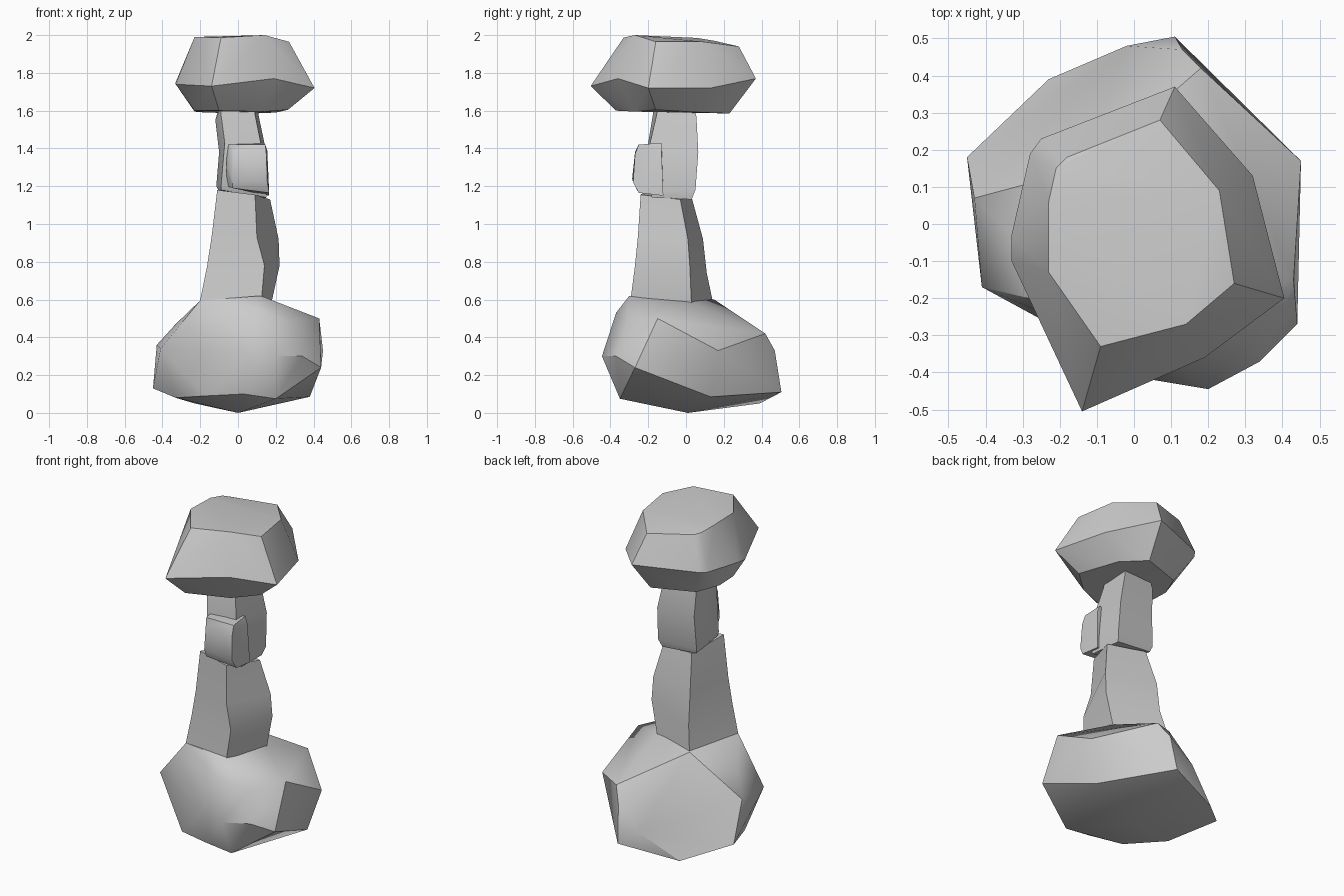
import bpy, bmesh, math


def finish(bm, name, angle):
    # turn the bmesh into an object, smooth inside facets and sharp between them
    bmesh.ops.recalc_face_normals(bm, faces=bm.faces[:])
    me = bpy.data.meshes.new(name)
    bm.to_mesh(me)
    bm.free()
    ob = bpy.data.objects.new(name, me)
    bpy.context.collection.objects.link(ob)
    bpy.ops.object.select_all(action='DESELECT')
    ob.select_set(True)
    bpy.context.view_layer.objects.active = ob
    bpy.ops.object.shade_smooth_by_angle(angle=math.radians(angle))
    return ob


def hull(name, pts, angle=28):
    # chiselled stone: convex hull of its corners
    bm = bmesh.new()
    vs = [bm.verts.new(p) for p in pts]
    bmesh.ops.convex_hull(bm, input=vs)
    loose = [v for v in bm.verts if not v.link_faces]
    bmesh.ops.delete(bm, geom=loose, context='VERTS')
    return finish(bm, name, angle)


def loft(name, rings, angle=28):
    # tapering shaft: equal-sided sections joined in order
    bm = bmesh.new()
    loops = [[bm.verts.new(p) for p in r] for r in rings]
    n = len(loops[0])
    for a, b in zip(loops, loops[1:]):
        for i in range(n):
            j = (i + 1) % n
            bm.faces.new((a[i], a[j], b[j], b[i]))
    bm.faces.new(loops[0])
    bm.faces.new(loops[-1])
    return finish(bm, name, angle)


# wide faceted base stone
hull("base_stone", [
    (0, 0.01, 0), (-.33, -.1, .08), (-.17, -.3, .09), (.2, -.35, .075),
    (.03, -.36, .1), (.38, .13, .085), (.11, .505, .11), (-.23, .39, .05),
    (-.45, .18, .13), (-.02, .48, .2), (.13, .47, .33), (.18, .42, .42),
    (.44, -.27, .24), (.2, -.445, .3), (.34, -.37, .3), (.05, -.42, .31),
    (-.2, -.28, .33), (-.41, -.17, .34), (-.43, .07, .36), (-.33, -.03, .47),
    (.45, .17, .33), (.43, -.15, .5), (.3, -.31, .48), (.1, -.37, .53),
    (-.22, -.25, .5), (-.2, -.22, .595), (.12, -.3, .62), (.17, .02, .59),
    (-.13, .15, .6)], 36)

# lower shaft, four-sided with a bulge to the right
loft("lower_shaft", [
    [(-.21, -.22, .55), (.12, -.3, .55), (.17, .03, .55), (-.13, .15, .55)],
    [(-.165, -.215, .77), (.14, -.27, .78), (.22, .02, .78), (-.095, .11, .74)],
    [(-.14, -.21, .93), (.10, -.255, .93), (.215, .01, .92), (-.09, .09, .92)],
    [(-.11, -.21, 1.18), (.09, -.24, 1.155), (.17, -.03, 1.13), (-.06, .03, 1.14)]])

# upper shaft
loft("upper_shaft", [
    [(-.09, .03, 1.15), (-.10, -.07, 1.17), (-.09, -.18, 1.18), (.15, -.18, 1.14), (.14, .03, 1.13)],
    [(-.10, .04, 1.18), (-.115, -.07, 1.2), (-.09, -.19, 1.2), (.15, -.19, 1.17), (.155, .05, 1.18)],
    [(-.09, .05, 1.38), (-.10, -.07, 1.38), (-.07, -.2, 1.43), (.12, -.19, 1.43), (.15, .065, 1.38)],
    [(-.10, .04, 1.56), (-.12, -.07, 1.55), (-.09, -.175, 1.58), (.09, -.155, 1.58), (.11, .055, 1.57)],
    [(-.09, .03, 1.62), (-.10, -.06, 1.62), (-.09, -.17, 1.62), (.09, -.15, 1.62), (.10, .04, 1.62)]])

# small block leaning on the front of the shaft
hull("front_block", [
    (-.06, -.15, 1.42), (.14, -.13, 1.43), (-.04, -.25, 1.42), (.145, -.25, 1.42),
    (-.02, -.27, 1.38), (.15, -.27, 1.37), (-.06, -.23, 1.3), (-.06, -.15, 1.2),
    (-.03, -.285, 1.24), (.155, -.28, 1.22), (-.03, -.265, 1.19), (.165, -.25, 1.165),
    (.165, -.12, 1.15), (.155, -.13, 1.39)], 50)

# faceted cap stone
hull("cap_stone", [
    (.07, .28, 1.94), (.23, .09, 1.965), (.27, -.16, 1.965), (.14, -.27, 2.0),
    (-.09, -.33, 1.987), (-.23, -.13, 1.99), (-.23, .06, 1.985), (-.21, .15, 1.97),
    (-.18, .18, 1.96),
    (.11, .37, 1.77), (.32, .13, 1.72), (.405, -.2, 1.72), (.19, -.36, 1.77),
    (-.14, -.505, 1.73), (-.33, -.1, 1.74), (-.33, -.03, 1.75), (-.28, .19, 1.76),
    (-.25, .23, 1.765),
    (-.1, -.37, 1.6), (.14, -.27, 1.595), (.265, -.16, 1.605), (.2, .1, 1.59),
    (.08, .23, 1.585), (-.17, .14, 1.59), (-.23, 0, 1.595), (-.23, -.13, 1.6)], 30)
